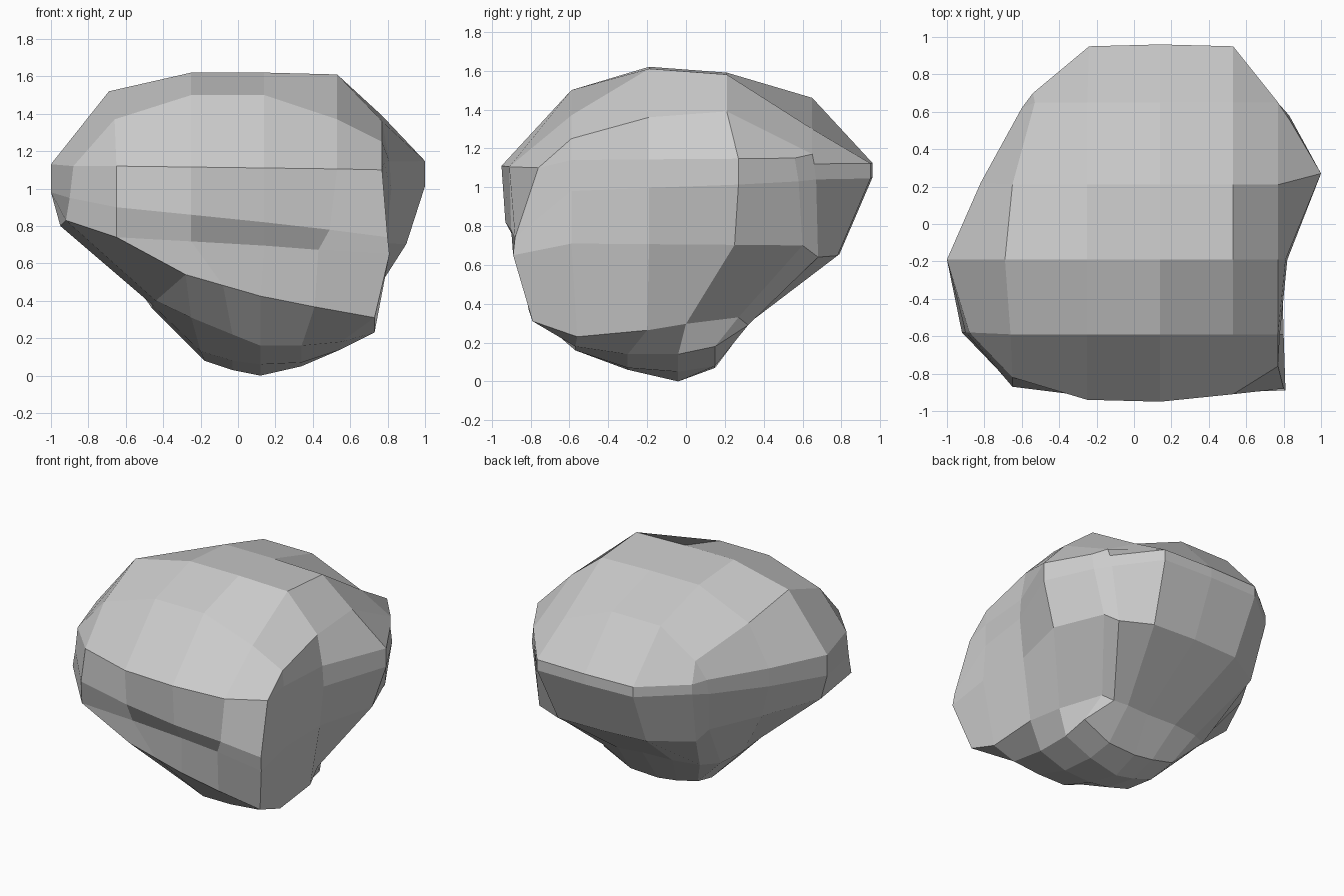
import bpy, bmesh

NX, NY = 5, 4
bm = bmesh.new()


def slope(ends, n):
    return [ends[0] + (ends[1] - ends[0]) * i / (n - 1) for i in range(n)]


def band(front, right, back, left):
    """Ring of vertices, counter-clockwise; each side is (positions, depths, end heights)."""
    ring = []
    for k, (along, depth, ends) in enumerate((front, right, back, left)):
        for a, d, z in zip(along, depth, slope(ends, len(along))):
            ring.append(bm.verts.new((a, d, z) if k % 2 == 0 else (d, a, z)))
    return ring


def cap(xs, ys, heights, left_edge):
    """Grid cap; returns its border with each corner listed twice to match a band."""
    g = [[bm.verts.new((left_edge[j] if i == 0 else xs[i], ys[j], heights[j][i]))
          for i in range(NX)] for j in range(NY)]
    for j in range(NY - 1):
        for i in range(NX - 1):
            bm.faces.new((g[j][i], g[j][i + 1], g[j + 1][i + 1], g[j + 1][i]))
    return (g[0] + [r[-1] for r in g] + g[-1][::-1] + [r[0] for r in g][::-1])


def bridge(a, b):
    n = len(a)
    for i in range(n):
        j = (i + 1) % n
        loop = list(dict.fromkeys((a[i], a[j], b[j], b[i])))
        if len(loop) > 2:
            bm.faces.new(loop)


# Domed top
top = cap((-.67, -.25, .14, .53, .77), (-.59, -.19, .21, .65),
          ((1.37, 1.5, 1.5, 1.37, 1.25),
           (1.52, 1.62, 1.62, 1.61, 1.36),
           (1.42, 1.59, 1.59, 1.58, 1.39),
           (1.28, 1.46, 1.46, 1.3, 1.17)), (-.66, -.69, -.65, -.53))

# Widest band
waist = band(((-.65, -.25, .14, .53, .77), (-.82, -.94, -.95, -.91, -.76), (1.12, 1.1)),
             ((-.59, -.19, .27, .56), (.78, .81, 1.0, .83), (1.14, 1.15)),
             ((.76, .53, .14, -.24, -.54), (.66, .95, .96, .95, .7), (1.12, 1.13)),
             ((.62, .22, -.19, -.58), (-.6, -.82, -1.0, -.88), (1.15, 1.12)))

# Lower edge of the widest band, overhanging the front
ledge = band(((-.65, -.25, .14, .49, .80), (-.87, -.92, -.93, -.90, -.88), (.90, .74)),
             ((-.59, -.19, .27, .58), (.78, .82, 1.0, .83), (.98, 1.03)),
             ((.75, .53, .14, -.24, -.54), (.67, .95, .96, .95, .7), (1.04, 1.06)),
             ((.6, .22, -.19, -.58), (-.6, -.82, -1.0, -.90), (1.04, .95)))

# Band where the body starts to draw in, recessed at the front
shoulder = band(((-.65, -.25, .14, .43, .81), (-.86, -.85, -.85, -.85, -.89), (.74, .65)),
                ((-.59, -.19, .25, .6), (.80, .79, .9, .76), (.71, .70)),
                ((.7, .48, .14, -.22, -.5), (.68, .78, .79, .77, .6), (.64, .67)),
                ((.52, .2, -.19, -.58), (-.55, -.75, -.95, -.92), (.74, .83)))

# Lip above the base
lip = band(((-.28, -.08, .12, .41, .73), (-.84, -.83, -.82, -.81, -.79), (.54, .31)),
           ((-.56, -.2, .0, .27), (.73, .72, .64, .50), (.23, .33)),
           ((.44, .32, .14, -.1, -.3), (.32, .32, .3, .3, .27), (.29, .32)),
           ((.2, .0, -.2, -.47), (-.42, -.46, -.46, -.44), (.34, .40)))

# Rounded base
base = cap((-.2, -.03, .12, .34, .55), (-.57, -.3, -.04, .15),
           ((.31, .22, .16, .16, .18),
            (.13, .08, .06, .07, .14),
            (.08, .03, 0, .05, .14),
            (.13, .09, .07, .08, .18)), (-.25, -.2, -.18, -.2))

for upper, lower in ((top, waist), (waist, ledge), (ledge, shoulder), (shoulder, lip), (lip, base)):
    bridge(upper, lower)
bmesh.ops.recalc_face_normals(bm, faces=bm.faces)

mesh = bpy.data.meshes.new("boulder")
bm.to_mesh(mesh)
bm.free()
rock = bpy.data.objects.new("boulder", mesh)
bpy.context.collection.objects.link(rock)
